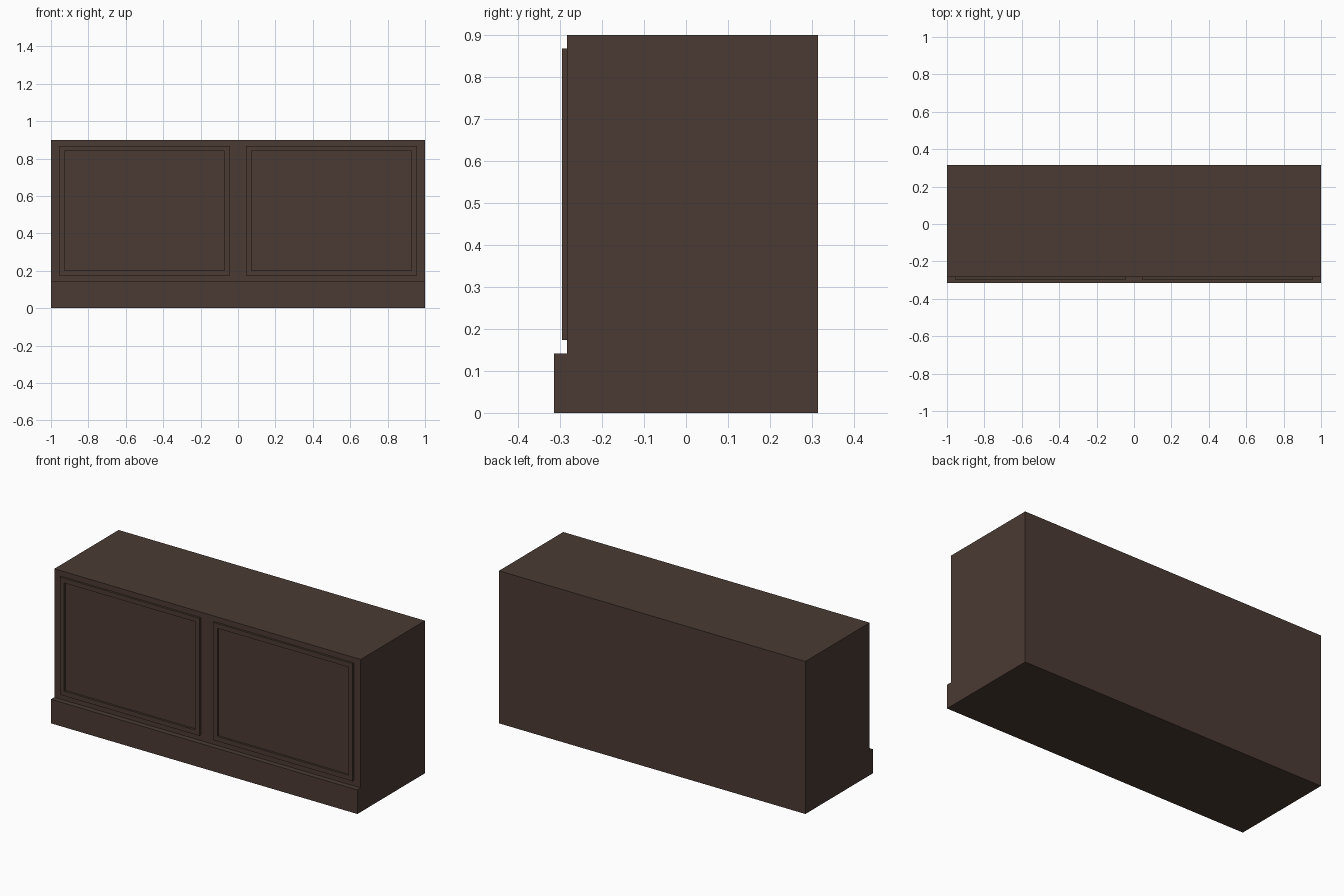
import bpy, bmesh

if "Cube" in bpy.data.objects:
    bpy.data.objects.remove(bpy.data.objects["Cube"])

wood = bpy.data.materials.new("dark_brown_wood")
wood.diffuse_color = (0.07, 0.043, 0.034, 1)
wood.use_nodes = True
wood.node_tree.nodes["Principled BSDF"].inputs["Base Color"].default_value = wood.diffuse_color


def make_object(name, bm):
    bmesh.ops.recalc_face_normals(bm, faces=bm.faces)
    mesh = bpy.data.meshes.new(name)
    bm.to_mesh(mesh)
    bm.free()
    mesh.materials.append(wood)
    ob = bpy.data.objects.new(name, mesh)
    bpy.context.collection.objects.link(ob)
    return ob


# Cabinet body with stepped plinth: side profile (y, z) extruded along x
profile = [(-0.315, 0), (0.315, 0), (0.315, 0.9),
           (-0.284, 0.9), (-0.284, 0.142), (-0.315, 0.142)]
bm = bmesh.new()
side = bm.faces.new([bm.verts.new((-1, y, z)) for y, z in profile])
ext = bmesh.ops.extrude_face_region(bm, geom=[side])
moved = [v for v in ext["geom"] if isinstance(v, bmesh.types.BMVert)]
bmesh.ops.translate(bm, verts=moved, vec=(2, 0, 0))
make_object("cabinet_body", bm)


# Raised rectangular moulding applied to the front
def panel_frame(name, cx):
    bm = bmesh.new()
    y0, y1, z0, z1, half, w = -0.284, -0.296, 0.174, 0.868, 0.456, 0.028
    rings = []
    for inset, y in ((0, y0), (0, y1), (w, y1), (w, y0)):
        h, a, b = half - inset, z0 + inset, z1 - inset
        rings.append([bm.verts.new((cx + x, y, z))
                      for x, z in ((-h, a), (h, a), (h, b), (-h, b))])
    for r in range(3):
        for i in range(4):
            j = (i + 1) % 4
            bm.faces.new((rings[r][i], rings[r][j],
                          rings[r + 1][j], rings[r + 1][i]))
    # close the back so the frame is solid before normals are fixed
    back = [bm.faces.new((rings[3][i], rings[3][(i + 1) % 4],
                          rings[0][(i + 1) % 4], rings[0][i])) for i in range(4)]
    bmesh.ops.recalc_face_normals(bm, faces=bm.faces)
    make_object(name, bm)


panel_frame("left_panel_frame", -0.5)
panel_frame("right_panel_frame", 0.5)
